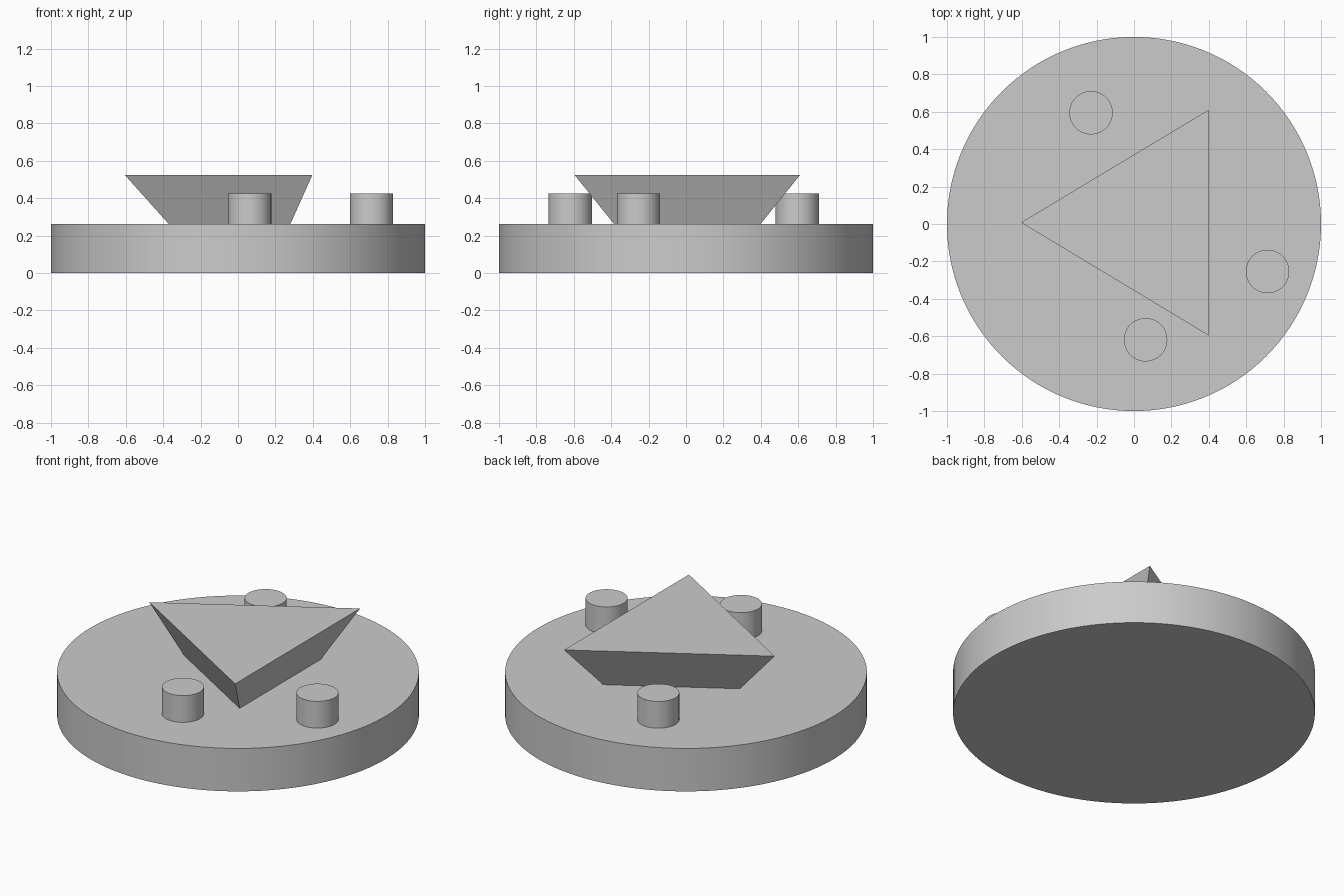
import bpy
import bmesh

cube = bpy.data.objects.get("Cube")
if cube:
    bpy.data.objects.remove(cube, do_unlink=True)

GREY = (0.6, 0.6, 0.6, 1.0)
grey = bpy.data.materials.new("plain grey")
grey.use_nodes = True
grey.diffuse_color = GREY
grey.node_tree.nodes["Principled BSDF"].inputs["Base Color"].default_value = GREY

BASE_TOP = 0.262


def add_cylinder(name, x, y, radius, bottom, top, sides):
    bpy.ops.mesh.primitive_cylinder_add(
        vertices=sides, radius=radius, depth=top - bottom,
        location=(x, y, (bottom + top) / 2))
    obj = bpy.context.object
    obj.name = name
    obj.data.materials.append(grey)
    bpy.ops.object.shade_smooth_by_angle()
    return obj


# Round base
add_cylinder("round_base", 0, 0, 1, 0, BASE_TOP, 128)

# Three short pegs
pegs = {"back_peg": (-0.23, 0.595), "left_peg": (0.714, -0.254), "front_peg": (0.062, -0.619)}
for name, (x, y) in pegs.items():
    add_cylinder(name, x, y, 0.116, BASE_TOP, 0.425, 64)

# Triangular block, flaring outward from the base
corners = [(-0.604, 0.008), (0.397, -0.595), (0.397, 0.609)]
cx = sum(c[0] for c in corners) / 3
cy = sum(c[1] for c in corners) / 3
bm = bmesh.new()


def ring(scale, z):
    return [bm.verts.new((cx + (x - cx) * scale, cy + (y - cy) * scale, z)) for x, y in corners]


low, high = ring(0.65, BASE_TOP), ring(1, 0.523)
bm.faces.new(reversed(low))
bm.faces.new(high)
for i in range(3):
    j = (i + 1) % 3
    bm.faces.new((low[i], low[j], high[j], high[i]))
mesh = bpy.data.meshes.new("triangular_block")
bm.to_mesh(mesh)
bm.free()
mesh.materials.append(grey)
block = bpy.data.objects.new("triangular_block", mesh)
bpy.context.collection.objects.link(block)
